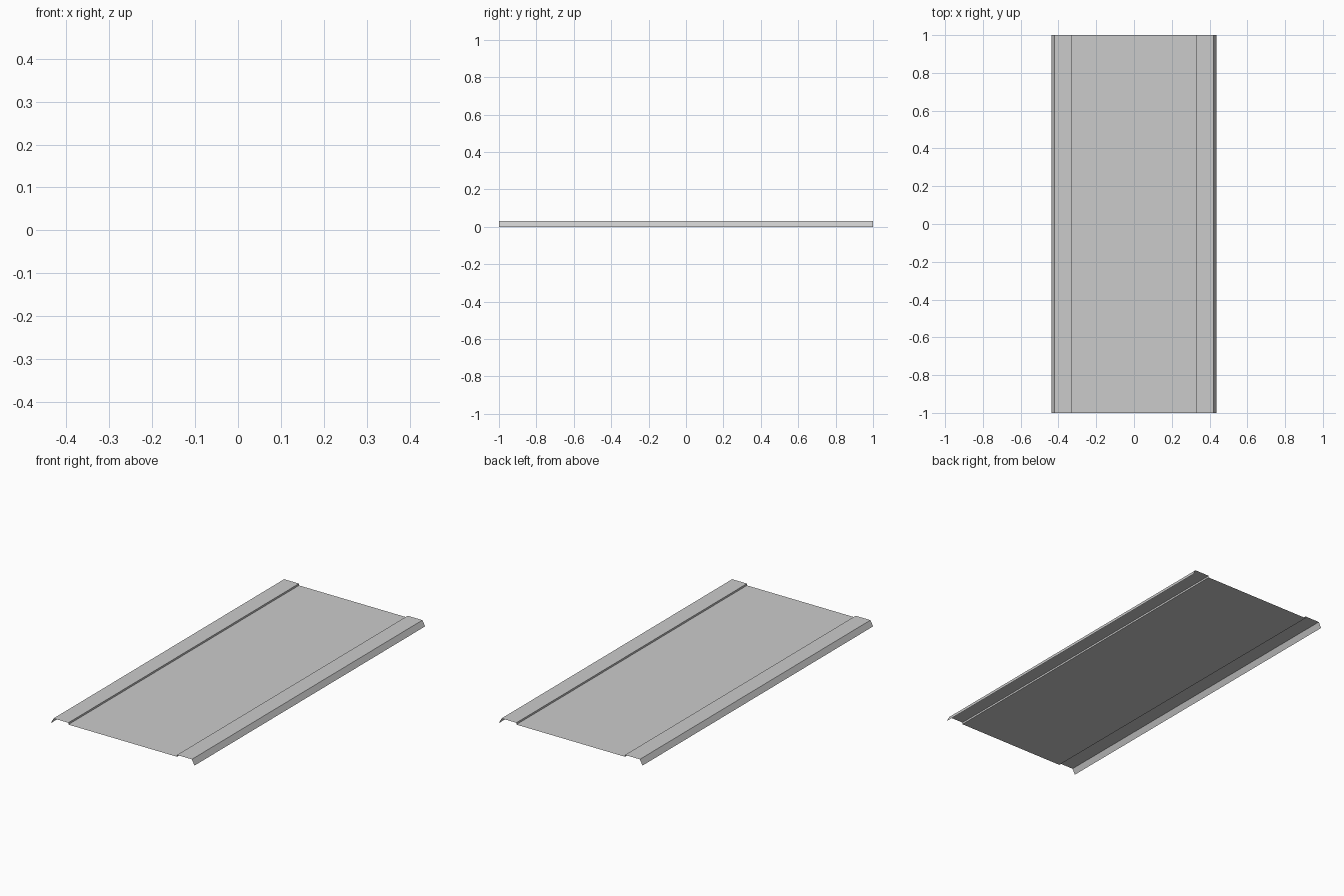
import bpy
import bmesh

if "Cube" in bpy.data.objects:
    bpy.data.objects.remove(bpy.data.objects["Cube"])

# Half cross-section of the folded sheet (x, z), from recessed centre to outer lip
half = [(0.33, 0.02), (0.33, 0.03), (0.42, 0.03), (0.436, 0.0)]
profile = [(-x, z) for x, z in reversed(half)] + half

# Open profile swept along y into a single-skin panel
bm = bmesh.new()
verts = [bm.verts.new((x, -1.0, z)) for x, z in profile]
edges = [bm.edges.new(pair) for pair in zip(verts, verts[1:])]
swept = bmesh.ops.extrude_edge_only(bm, edges=edges)["geom"]
bmesh.ops.translate(bm, vec=(0, 2, 0),
                    verts=[g for g in swept if isinstance(g, bmesh.types.BMVert)])

# Upper side faces outward
bm.normal_update()
if sum(f.normal.z * f.calc_area() for f in bm.faces) < 0:
    bmesh.ops.reverse_faces(bm, faces=bm.faces[:])

mesh = bpy.data.meshes.new("folded_panel")
bm.to_mesh(mesh)
bm.free()
panel = bpy.data.objects.new("folded_panel", mesh)
bpy.context.collection.objects.link(panel)
